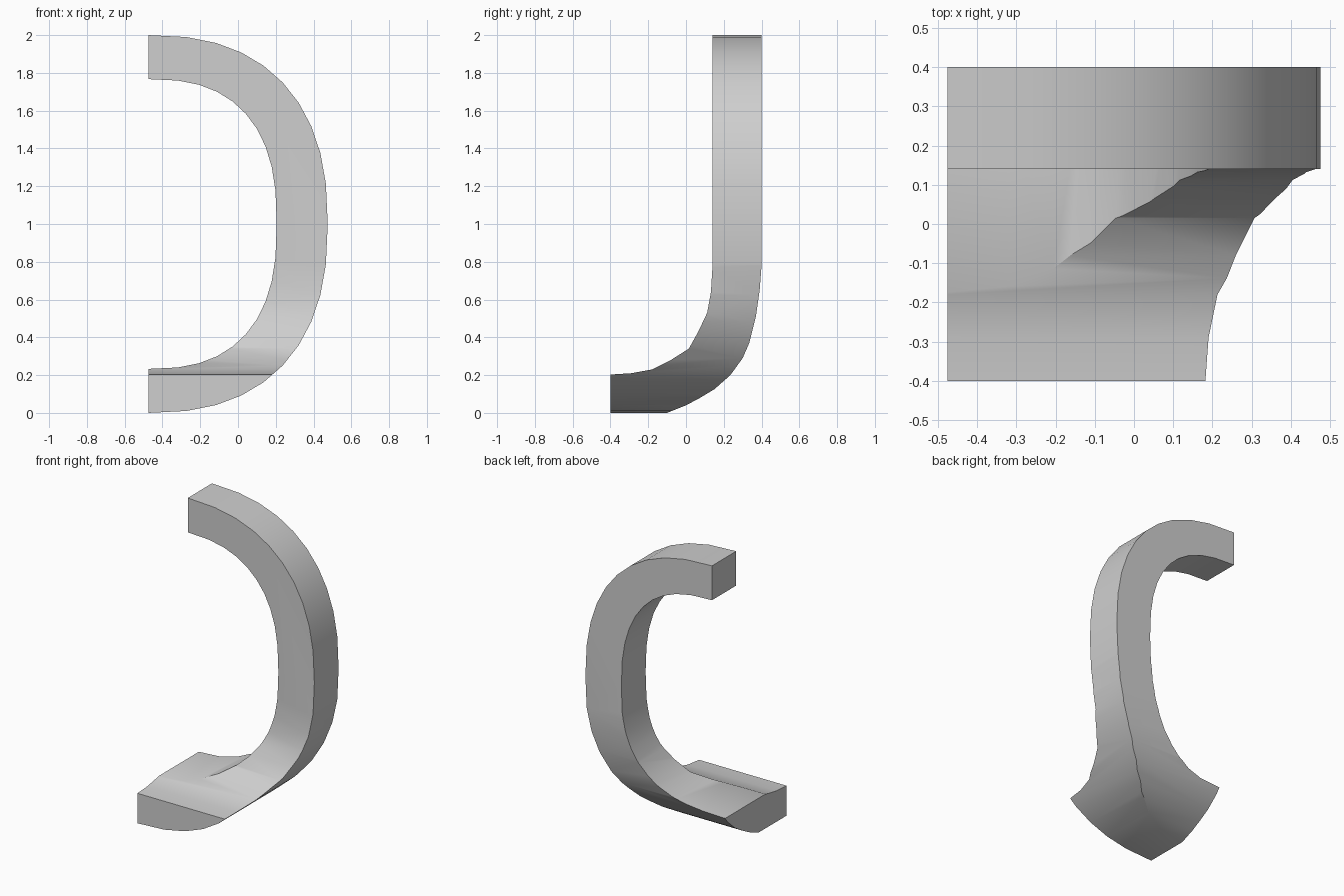
import bpy
import bmesh
from math import sin, cos, pi

if "Cube" in bpy.data.objects:
    bpy.data.objects.remove(bpy.data.objects["Cube"], do_unlink=True)

grey = bpy.data.materials.new("plain_grey")
grey.use_nodes = True
grey.diffuse_color = (0.62, 0.62, 0.62, 1)
grey.node_tree.nodes["Principled BSDF"].inputs["Base Color"].default_value = (0.62, 0.62, 0.62, 1)


def extrude_profile(name, points, direction):
    """Closed prism from a planar outline."""
    bm = bmesh.new()
    face = bm.faces.new([bm.verts.new(p) for p in points])
    grown = bmesh.ops.extrude_face_region(bm, geom=[face])["geom"]
    bmesh.ops.translate(bm, vec=direction,
                        verts=[g for g in grown if isinstance(g, bmesh.types.BMVert)])
    bmesh.ops.recalc_face_normals(bm, faces=bm.faces)
    mesh = bpy.data.meshes.new(name)
    bm.to_mesh(mesh)
    bm.free()
    mesh.materials.append(grey)
    obj = bpy.data.objects.new(name, mesh)
    bpy.context.collection.objects.link(obj)
    return obj


def half_oval(width, height, power, steps=20):
    """Squarish half oval, running from the bottom to the top."""
    arc = []
    for i in range(steps + 1):
        a = -pi / 2 + pi * i / steps
        s, c = sin(a), max(cos(a), 0)
        sign = 1 if s > 0 else -1
        arc.append((-0.475 + width * c ** (2 / power),
                    1 + sign * height * abs(s) ** (2 / power)))
    return arc


# Open ring seen from the front
outline = half_oval(0.95, 1.0, 2.4) + half_oval(0.68, 0.767, 2.53)[::-1]
ring = extrude_profile("curved_bracket", [(x, -0.6, z) for x, z in outline], (0, 1.2, 0))

# Upright with a foot sweeping forward, seen from the side
outer = [(-0.4, -0.06), (-0.25, -0.05), (-0.1, 0), (0, 0.04), (0.075, 0.08),
         (0.15, 0.125), (0.235, 0.2), (0.3, 0.29), (0.335, 0.37),
         (0.37, 0.51), (0.39, 0.65), (0.4, 0.78), (0.4, 2.2)]
inner = [(0.14, 2.2), (0.14, 0.77), (0.132, 0.64), (0.112, 0.53), (0.065, 0.43),
         (0.015, 0.34), (-0.08, 0.28), (-0.18, 0.23), (-0.29, 0.21), (-0.4, 0.203)]
sweep = extrude_profile("side_sweep_cutter", [(-1, y, z) for y, z in outer + inner], (2, 0, 0))
sweep.hide_render = True

# Keep only the volume shared by both profiles
cut = ring.modifiers.new("shared_volume", "BOOLEAN")
cut.operation = "INTERSECT"
cut.solver = "EXACT"
cut.object = sweep
bpy.ops.object.select_all(action="DESELECT")
ring.select_set(True)
bpy.context.view_layer.objects.active = ring
bpy.ops.object.modifier_apply(modifier=cut.name)
bpy.data.objects.remove(sweep, do_unlink=True)
bpy.ops.object.shade_smooth_by_angle(angle=pi / 6)
